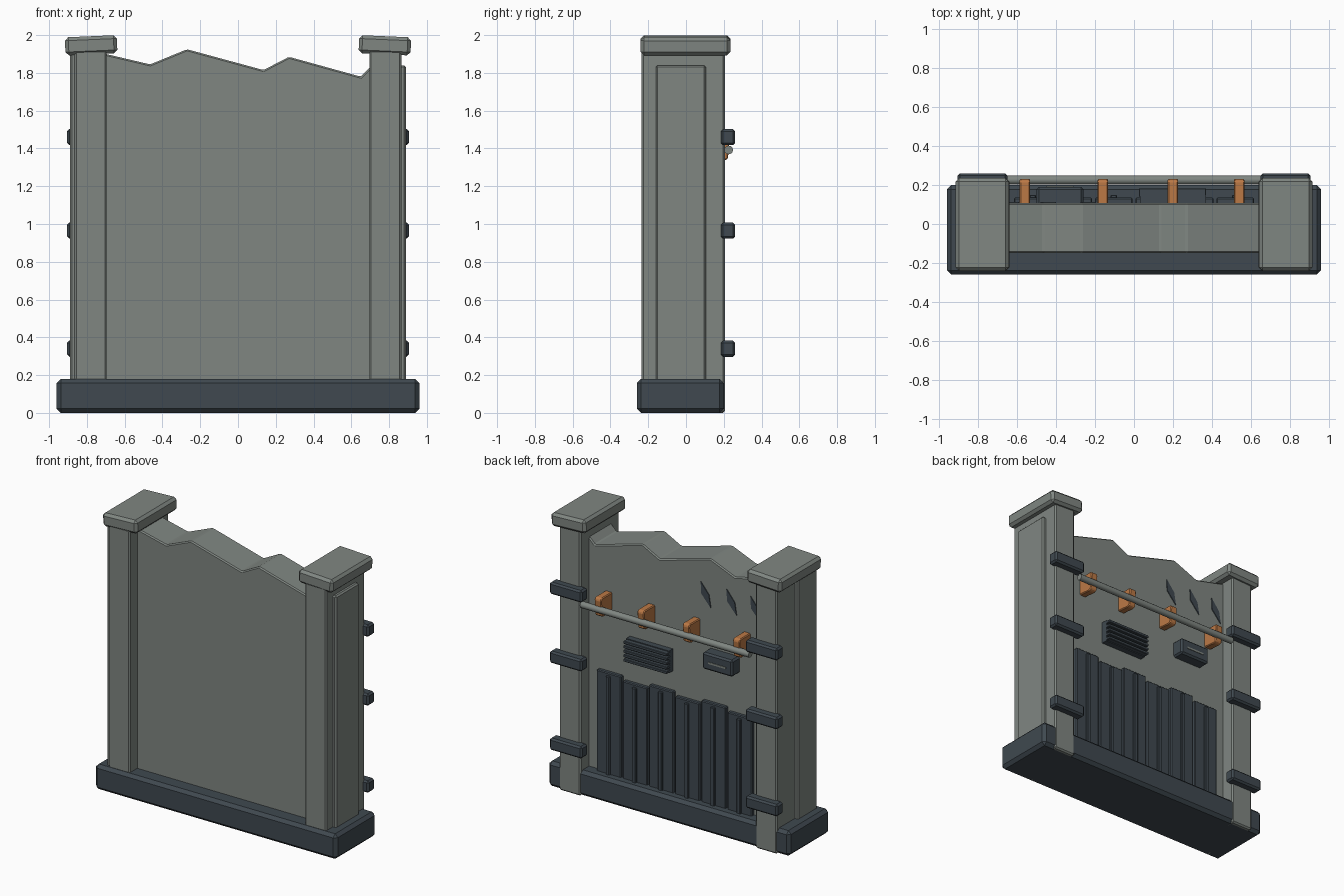
import bpy, bmesh, math
from mathutils import Matrix

if "Cube" in bpy.data.objects:
    bpy.data.objects.remove(bpy.data.objects["Cube"])


def material(name, rgb):
    m = bpy.data.materials.new(name)
    m.diffuse_color = (*rgb, 1)
    m.use_nodes = True
    m.node_tree.nodes["Principled BSDF"].inputs["Base Color"].default_value = m.diffuse_color
    return m


GRAY = material("concrete gray", (0.215, 0.24, 0.222))
DARK = material("dark slate", (0.050, 0.066, 0.080))
ORANGE = material("rust orange", (0.50, 0.19, 0.060))


def finish(name, bm, mat, bevel=0.0):
    if bevel:
        bmesh.ops.bevel(bm, geom=bm.edges[:], offset=bevel, segments=1,
                        affect='EDGES', profile=0.5)
    bmesh.ops.recalc_face_normals(bm, faces=bm.faces[:])
    me = bpy.data.meshes.new(name)
    bm.to_mesh(me)
    bm.free()
    me.materials.append(mat)
    ob = bpy.data.objects.new(name, me)
    bpy.context.collection.objects.link(ob)
    return ob


def box(name, x, y, z, mat, bevel=0.0, tilt=0.0):
    """Box from (min, max) ranges, tilted about y through its centre."""
    bm = bmesh.new()
    bmesh.ops.create_cube(bm, size=1)
    for v in bm.verts:
        for i, r in enumerate((x, y, z)):
            v.co[i] *= abs(r[1] - r[0])
    ob = finish(name, bm, mat, bevel)
    mid = [(r[0] + r[1]) / 2 for r in (x, y, z)]
    ob.data.transform(Matrix.Translation(mid) @ Matrix.Rotation(math.radians(tilt), 4, 'Y'))
    return ob


def slab(name, outline, y0, y1, mat, bevel=0.0):
    """Extrude an xz outline from y0 to y1."""
    bm = bmesh.new()
    f = bm.faces.new([bm.verts.new((x, y0, z)) for x, z in outline])
    ext = bmesh.ops.extrude_face_region(bm, geom=[f])
    for v in ext["geom"]:
        if isinstance(v, bmesh.types.BMVert):
            v.co.y = y1
    return finish(name, bm, mat, bevel)


# Plinth and broken-topped wall
box("base", (-0.96, 0.96), (-0.26, 0.2), (0, 0.18), DARK, 0.022)
slab("wall", [(-0.72, 0.01), (0.72, 0.01), (0.72, 1.85), (0.65, 1.78), (0.27, 1.885),
              (0.135, 1.815), (-0.27, 1.925), (-0.465, 1.845), (-0.72, 1.905)],
     -0.15, 0.107, GRAY, 0.008)

# Posts, tilted caps and back clamps on both sides
for side, s in (("left", -1), ("right", 1)):
    box(side + "_post", (s * 0.695, s * 0.865), (-0.235, 0.206), (0, 1.92), GRAY, 0.01)
    box(side + "_cap", (s * 0.64, s * 0.915), (-0.24, 0.235), (1.898, 1.994), GRAY, 0.018, s * 2.5)
    for i, z in enumerate((0.34, 0.965, 1.46)):
        box(f"{side}_clamp_{i}", (s * 0.65, s * 0.905), (0.185, 0.26),
            (z - 0.043, z + 0.043), DARK, 0.012)

# Raised side panels
box("right_side_panel", (0.84, 0.89), (-0.16, 0.105), (0.15, 1.84), GRAY, 0.01)
box("left_side_panel", (-0.89, -0.84), (-0.22, 0.0), (0.15, 1.91), GRAY, 0.01)

# Ribbed planks along the back
for i in range(6):
    c = -0.52 + i * 0.208
    top = 0.905 if i % 2 else 0.878
    box(f"plank_{i}", (c - 0.097, c + 0.097), (0.09, 0.135), (0.16, top), DARK, 0.006)
    box(f"plank_rib_{i}", (c - 0.016, c + 0.016), (0.12, 0.15), (0.17, top - 0.02), DARK, 0.005)

# Rail and its hooks
bm = bmesh.new()
bmesh.ops.create_cone(bm, cap_ends=True, segments=12, radius1=0.023, radius2=0.023, depth=1.34)
bm.transform(Matrix.Translation((0, 0.226, 1.392)) @ Matrix.Rotation(math.pi / 2, 4, 'Y'))
rail = finish("rail", bm, GRAY)
for p in rail.data.polygons:
    p.use_smooth = len(p.vertices) == 4
for i, x in enumerate((-0.56, -0.16, 0.2, 0.54)):
    hook = slab(f"hook_{i}", [(0.09, 1.345), (0.2, 1.335), (0.222, 1.345), (0.232, 1.46),
                              (0.22, 1.475), (0.09, 1.475)], -0.027, 0.027, ORANGE, 0.006)
    # turn the side profile to face along x
    hook.data.transform(Matrix.Translation((x, 0, 0)) @ Matrix(
        ((0, 1, 0, 0), (1, 0, 0, 0), (0, 0, 1, 0), (0, 0, 0, 1))))
    hook.data.flip_normals()

# Louvred vent
box("vent_back", (0.03, 0.37), (0.09, 0.15), (1.04, 1.2), DARK)
for i in range(5):
    z = 1.056 + i * 0.032
    box(f"vent_slat_{i}", (0.025, 0.37), (0.14, 0.183), (z - 0.01, z + 0.01), DARK, 0.003)

# Control box with a pale slot
box("control_box", (-0.5, -0.26), (0.09, 0.19), (1.165, 1.285), DARK, 0.012)
box("control_slot", (-0.45, -0.31), (0.187, 0.194), (1.215, 1.228), GRAY)

# Slanted gashes in the wall
for i, x in enumerate((-0.235, -0.44, -0.63)):
    slab(f"gash_{i}", [(x + 0.04, 1.745), (x + 0.035, 1.66), (x - 0.04, 1.575),
                       (x - 0.025, 1.665)], 0.1, 0.113, DARK)
